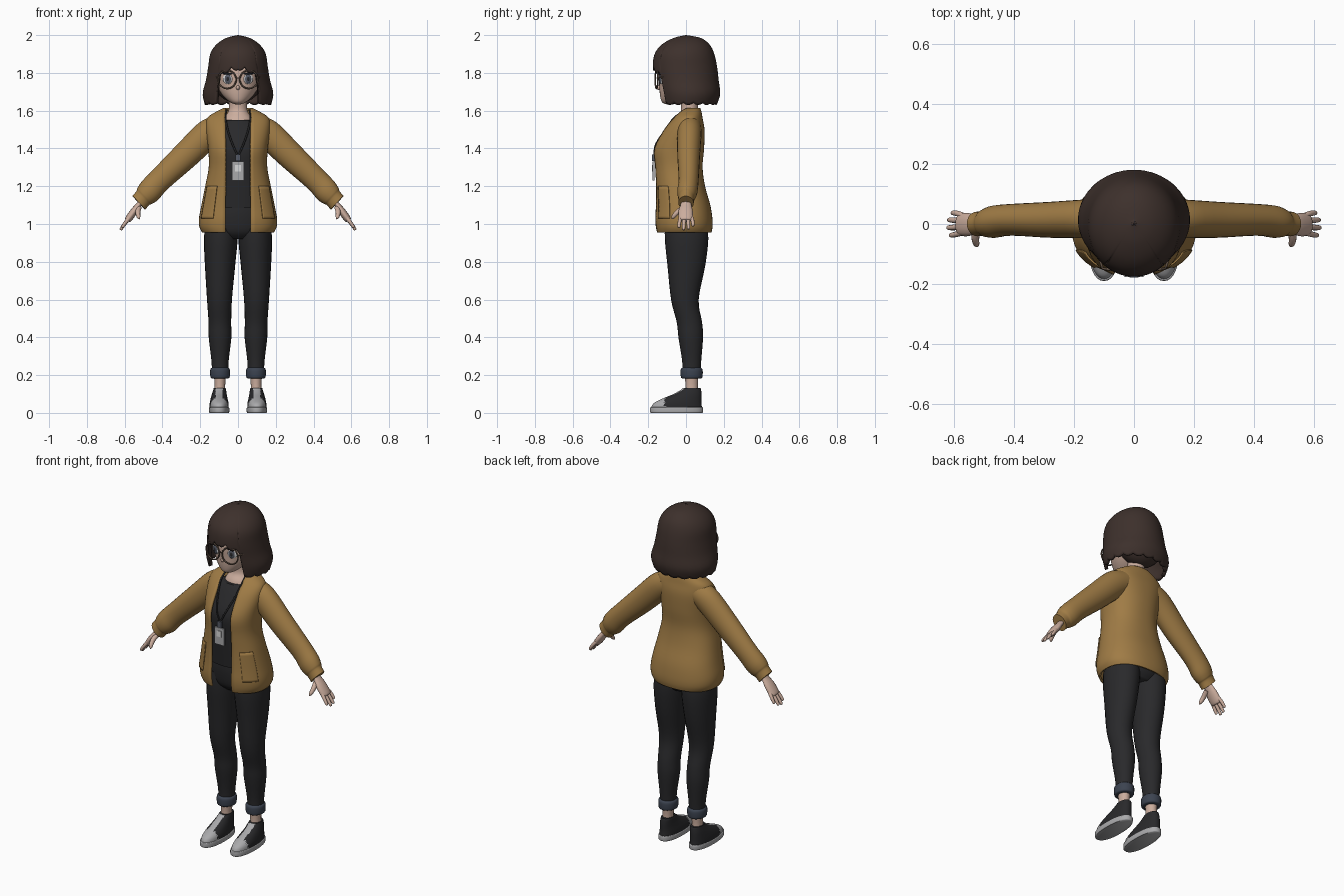
import bpy, bmesh, math
from mathutils import Vector

cube = bpy.data.objects.get("Cube")
if cube:
    bpy.data.objects.remove(cube)


def material(name, *rgb):
    m = bpy.data.materials.new(name)
    m.use_nodes = True
    m.diffuse_color = (*rgb, 1)
    m.node_tree.nodes["Principled BSDF"].inputs["Base Color"].default_value = (*rgb, 1)
    return m


HAIR = material("dark brown hair", .047, .03, .025)
WOOL = material("mustard wool", .35, .2, .06)
SKIN = material("skin", .6, .42, .34)
BLACK = material("charcoal cloth", .022, .022, .024)
NAVY = material("navy denim", .045, .056, .08)
GREY = material("light grey", .4, .4, .41)
WHITE = material("eye white", .7, .7, .7)
IRIS = material("slate iris", .09, .1, .13)
FRAME = material("bronze frame", .13, .09, .065)
LIP = material("lip", .42, .22, .19)

X, Y = Vector((1, 0, 0)), Vector((0, 1, 0))


def curve(pts, t):
    """Smooth interpolation through a list of tuples."""
    i = min(int(t), len(pts) - 2)
    f = t - i
    p = [pts[max(0, min(len(pts) - 1, i + k))] for k in (-1, 0, 1, 2)]
    return [b + .5 * f * (c - a + f * (2*a - 5*b + 4*c - d + f * (3*(b - c) + d - a)))
            for a, b, c, d in zip(*p)]


def finish(o, name, mats, angle=50):
    o.name = o.data.name = name
    for m in mats if isinstance(mats, tuple) else (mats,):
        o.data.materials.append(m)
    bpy.ops.object.select_all(action='DESELECT')
    o.select_set(True)
    bpy.context.view_layer.objects.active = o
    bpy.ops.object.shade_smooth_by_angle(angle=math.radians(angle))
    return o


def grid(name, rows, mats, closed=True, thick=0):
    """Skin rows of points; closed rows become a capped tube, open ones a sheet."""
    n = len(rows[0])
    faces = [(i*n + j, i*n + (j+1) % n, (i+1)*n + (j+1) % n, (i+1)*n + j)
             for i in range(len(rows) - 1) for j in range(n if closed else n - 1)]
    if closed and not thick:
        faces += [tuple(range(n)), tuple(range((len(rows) - 1) * n, len(rows) * n))]
    me = bpy.data.meshes.new(name)
    me.from_pydata([p for r in rows for p in r], [], faces)
    if closed:
        bm = bmesh.new()
        bm.from_mesh(me)
        bmesh.ops.recalc_face_normals(bm, faces=bm.faces)
        bm.to_mesh(me)
        bm.free()
    o = bpy.data.objects.new(name, me)
    bpy.context.collection.objects.link(o)
    finish(o, name, mats)
    if thick:
        mod = o.modifiers.new("Thickness", 'SOLIDIFY')
        mod.thickness, mod.offset = thick, -1
    return o


def around(c, u, v, ru, rv, a, power=2):
    s, k = math.sin(a), math.cos(a)
    e = 2 / power
    return c + u * math.copysign(abs(s)**e, s) * ru - v * math.copysign(abs(k)**e, k) * rv


def loft(name, rings, mats, u=X, v=Y, sides=24, sub=4, power=2, gap=0, span=None, grow=0, thick=0):
    """Loft oval rings (x, y, z, ru, rv); gap leaves a front opening, span keeps an arc."""
    rows = []
    for i in range((len(rings) - 1) * sub + 1):
        x, y, z, ru, rv = curve(rings, i / sub)
        ru, rv = max(ru, .001) + grow, max(rv, .001) + grow
        a, b = 0, math.tau * (sides - 1) / sides
        if gap:
            a = math.asin(min(gap / ru, .95) ** (power / 2))
            b = math.tau - a
        if span:
            a, b = span
        rows.append([around(Vector((x, y, z)), u, v, ru, rv, a + (b - a) * j / (sides - 1), power)
                     for j in range(sides)])
    return grid(name, rows, mats, not (gap or span), thick)


def ball(name, loc, size, mat, turn=0):
    bpy.ops.mesh.primitive_uv_sphere_add(segments=20, ring_count=12, location=loc, rotation=(0, 0, turn))
    o = bpy.context.object
    o.scale = size
    return finish(o, name, mat)


def box(name, loc, size, mat):
    bpy.ops.mesh.primitive_cube_add(size=1, location=loc)
    o = bpy.context.object
    o.scale = size
    mod = o.modifiers.new("Rounding", 'BEVEL')
    mod.width, mod.segments = .003, 2
    return finish(o, name, mat)


def tube(name, pts, radii, mat, flat=1, sides=12):
    """Round tube through points, perpendicular to its overall direction."""
    d = (Vector(pts[-1]) - Vector(pts[0])).normalized()
    v = (Y - d * Y.dot(d)).normalized()
    return loft(name, [(*p, r * flat, r) for p, r in zip(pts, radii)], mat, d.cross(v), v, sides)


# Cardigan body, pockets, shirt, hips
body = [(0, -.012, .955, .19, .147), (0, -.012, .985, .205, .153), (0, -.014, 1.03, .207, .154),
        (0, -.018, 1.1, .194, .147), (0, -.032, 1.2, .174, .133), (0, -.042, 1.3, .155, .13),
        (0, -.04, 1.4, .158, .136), (0, -.012, 1.5, .17, .11), (0, .008, 1.56, .163, .08),
        (0, .022, 1.595, .115, .06), (0, .03, 1.615, .074, .045)]
loft("cardigan", body, WOOL, sides=48, power=2.3, gap=.068, thick=.012)
for s, side in ((1, "left"), (-1, "right")):
    arc = (.62, 1.15) if s > 0 else (math.tau - 1.15, math.tau - .62)
    loft(side + "_pocket", body[2:5], WOOL, sides=12, power=2.3, span=arc, grow=.005, thick=.006)
loft("shirt", [(0, -.012, 1.085, .158, .122), (0, -.03, 1.2, .145, .115), (0, -.04, 1.3, .138, .114),
               (0, -.038, 1.4, .14, .12), (0, -.012, 1.5, .14, .095), (0, .002, 1.55, .085, .074)],
     BLACK, sides=32, power=2.2)
loft("hips", [(0, .005, .92, .1, .08), (0, 0, .96, .16, .112), (0, -.002, 1.04, .172, .124),
              (0, -.008, 1.1, .155, .118)], BLACK, sides=32)

# Neck and head
loft("neck", [(0, 0, 1.5, .1, .07), (0, .008, 1.56, .074, .06), (0, .018, 1.6, .05, .045),
              (0, .018, 1.66, .047, .045), (0, .018, 1.72, .047, .045)], SKIN)
loft("head", [(0, -.085, 1.633, .012, .015), (0, -.075, 1.645, .042, .052), (0, -.045, 1.685, .085, .093),
              (0, -.02, 1.74, .115, .122), (0, -.015, 1.8, .125, .13), (0, 0, 1.88, .125, .13),
              (0, .005, 1.94, .08, .08), (0, .005, 1.96, .01, .01)], SKIN, sides=32)
ball("nose", (0, -.143, 1.722), (.01, .014, .012), SKIN)
ball("mouth", (0, -.129, 1.677), (.017, .005, .004), LIP)

# Bob hair: each column hangs from the crown to a fringe or shoulder-length tip
shape = [(2, .001, -.001, .001), (1.985, .062, -.065, .078), (1.95, .115, -.128, .125),
         (1.9, .147, -.166, .15), (1.83, .158, -.176, .165), (1.76, .17, -.166, .173),
         (1.69, .187, -.152, .181), (1.63, .175, -.14, .163)]
columns = []
for j in range(180):
    a = math.tau * j / 180
    f = min(a, math.tau - a)
    if f < math.radians(40):
        end = 3.9 + 1.2 * f * f + .35 * abs(math.sin(f * 9 + 1))
    else:
        end = 6.75 + .25 * abs(math.sin(a * 9))
    col = []
    for i in range(25):
        z, rx, front, back = curve(shape, end * i / 24)
        col.append(around(Vector((0, (front + back) / 2, z)), X, Y, rx, (back - front) / 2, a))
    columns.append(col)
grid("hair", list(map(list, zip(*columns))), HAIR, thick=.018)
ball("hair_back", (0, .05, 1.79), (.145, .11, .15), HAIR)

# Name badge on a lanyard
box("badge", (0, -.172, 1.28), (.062, .01, .1), GREY)
box("badge_clip", (0, -.172, 1.35), (.026, .014, .035), IRIS)
box("badge_photo", (0, -.178, 1.295), (.03, .003, .035), WHITE)

for s, side in ((1, "left"), (-1, "right")):
    tube(side + "_lanyard", [(0, -.168, 1.36), (s*.028, -.16, 1.42), (s*.055, -.108, 1.5), (s*.066, -.06, 1.565),
                             (s*.06, 0, 1.605)], [.005] * 5, BLACK, sides=8)

    # Eyes and glasses
    turn = s * .4
    ball(side + "_eye", (s*.055, -.13, 1.768), (.027, .009, .028), WHITE, turn)
    ball(side + "_iris", (s*.054, -.135, 1.768), (.019, .007, .025), IRIS, turn)
    ball(side + "_pupil", (s*.054, -.139, 1.768), (.009, .005, .013), BLACK, turn)
    ball(side + "_lashes", (s*.056, -.135, 1.796), (.03, .009, .005), BLACK, turn)
    bpy.ops.mesh.primitive_torus_add(location=(s*.057, -.156, 1.765), rotation=(math.pi/2, 0, s*.15),
                                     major_radius=.048, minor_radius=.0042, major_segments=32, minor_segments=8)
    finish(bpy.context.object, side + "_rim", FRAME)
    tube(side + "_temple", [(s*.105, -.148, 1.775), (s*.125, -.08, 1.78), (s*.13, 0, 1.785)],
         [.004] * 3, FRAME, sides=8)

    # Sleeve with gathered cuff
    tube(side + "_sleeve", [(s*.09, .02, 1.515), (s*.16, .018, 1.475), (s*.28, .014, 1.36), (s*.41, .014, 1.237),
                            (s*.465, .008, 1.178), (s*.492, .004, 1.15), (s*.503, .002, 1.138), (s*.525, 0, 1.112)],
         [.062, .064, .06, .053, .054, .048, .042, .041], WOOL, flat=1.2, sides=24)

    # Hand
    tube(side + "_palm", [(s*.5, 0, 1.14), (s*.523, 0, 1.105), (s*.55, -.002, 1.068), (s*.58, -.002, 1.026),
                          (s*.586, -.002, 1.018)], [.026, .028, .038, .037, .024], SKIN, flat=.5, sides=16)
    for finger, y, out, drop in (("index", -.03, .612, .98), ("middle", -.01, .62, .968),
                                 ("ring", .011, .618, .972), ("little", .03, .606, .988)):
        tube(f"{side}_{finger}_finger", [(s*.57, y*.9, 1.04), (s*(out - .018), y*1.15, drop + .03),
                                         (s*out, y*1.25, drop + .004), (s*(out + .002), y*1.25, drop)],
             [.0105, .0095, .0075, .002], SKIN)
    tube(side + "_thumb", [(s*.525, -.015, 1.085), (s*.53, -.046, 1.062), (s*.527, -.068, 1.038),
                           (s*.523, -.076, 1.026)], [.015, .013, .01, .002], SKIN)

    # Trouser leg, rolled cuff, ankle
    loft(side + "_leg", [(s*.095, .03, .2, .042, .046), (s*.095, .03, .28, .046, .051), (s*.095, .025, .4, .06, .065),
                         (s*.096, .018, .48, .06, .067), (s*.098, -.006, .6, .066, .073), (s*.095, .002, .78, .08, .1),
                         (s*.091, .003, .92, .089, .115), (s*.086, 0, 1.02, .084, .11)], BLACK)
    loft(side + "_rolled_cuff", [(s*.095, .03, .182, .042, .048), (s*.095, .03, .19, .051, .057),
                                 (s*.095, .03, .228, .052, .058), (s*.095, .03, .24, .042, .048)], NAVY)
    loft(side + "_ankle", [(s*.097, .03, .09, .031, .036), (s*.096, .03, .14, .028, .033),
                           (s*.095, .03, .2, .032, .036)], SKIN, sides=16)

    # Canvas shoe: sole, then an upper with toe cap and laces coloured by position
    loft(side + "_sole", [(s*.1, -.05, 0, .051, .136), (s*.1, -.05, .006, .054, .14), (s*.1, -.05, .026, .054, .14),
                          (s*.1, -.05, .03, .05, .136)], GREY, sides=32, power=2.3)
    shoe = loft(side + "_shoe", [(s*.1, -.05, .025, .051, .135), (s*.1, -.045, .05, .05, .127),
                                 (s*.1, -.022, .075, .045, .104), (s*.099, .008, .1, .039, .074),
                                 (s*.097, .026, .122, .034, .054), (s*.097, .03, .132, .031, .047)],
                (BLACK, GREY), sides=48, power=2.2)
    for p in shoe.data.polygons:
        laces = abs(p.center.x - s*.1) < .019 and p.center.y < 0
        p.material_index = int(p.center.y < -.112 or laces)

box("glasses_bridge", (0, -.159, 1.772), (.022, .006, .006), FRAME)
